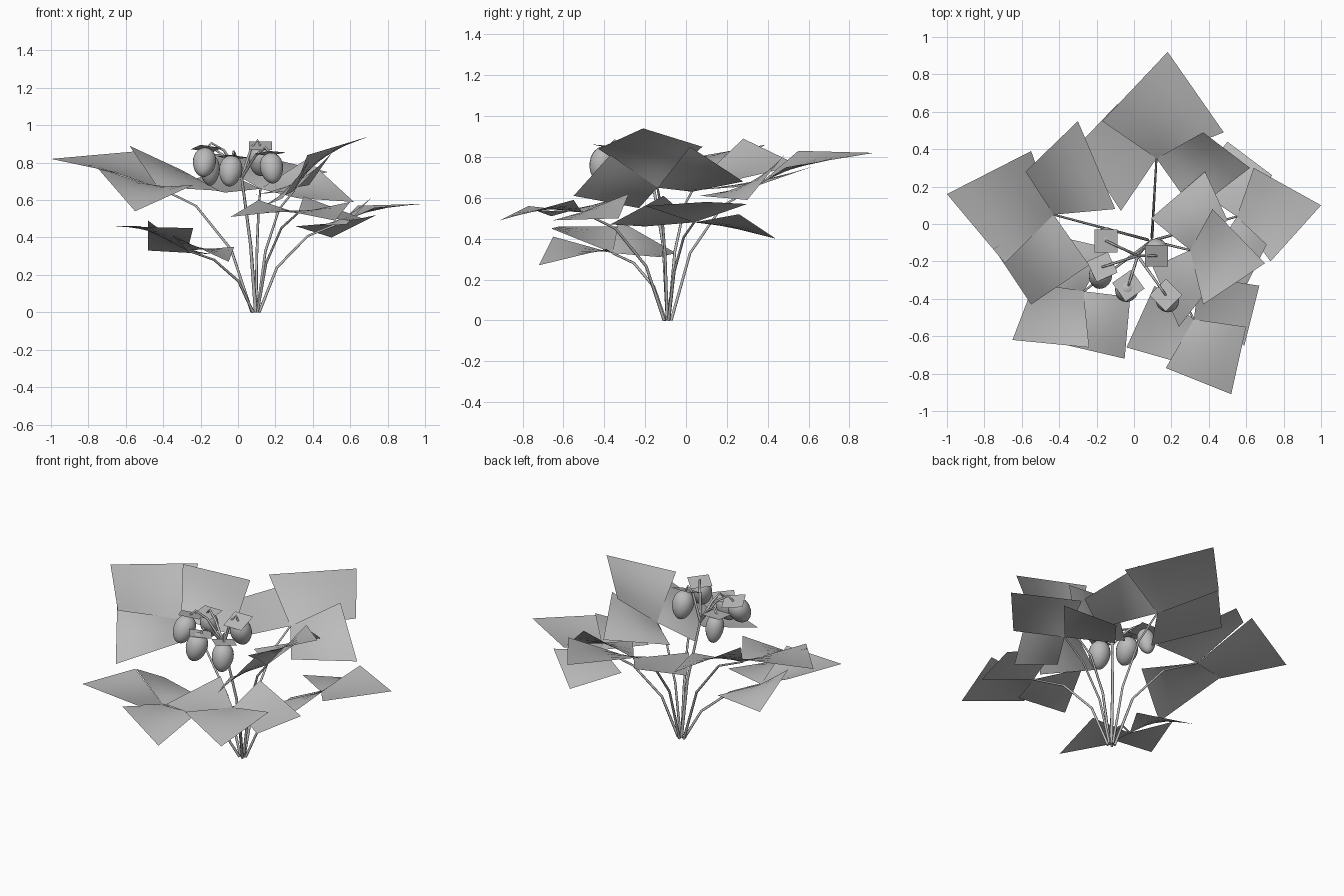
import bpy
import bmesh
from math import radians
from mathutils import Quaternion, Vector

default_cube = bpy.data.objects.get("Cube")
if default_cube:
    bpy.data.objects.remove(default_cube, do_unlink=True)

# One flat grey for the whole plant
grey = bpy.data.materials.new("plain grey")
grey.use_nodes = True
colour = (.5, .5, .5, 1)
grey.diffuse_color = colour
grey.node_tree.nodes["Principled BSDF"].inputs["Base Color"].default_value = colour

ROOT = Vector((.095, -.09, 0))
HUB = Vector((.02, -.17, .72))


def add_mesh(name, bm, smooth=True):
    mesh = bpy.data.meshes.new(name)
    for face in bm.faces:
        face.smooth = smooth
    bm.to_mesh(mesh)
    bm.free()
    mesh.materials.append(grey)
    obj = bpy.data.objects.new(name, mesh)
    bpy.context.collection.objects.link(obj)
    return obj


def add_stem(name, points, radius=.008):
    """Thin round stalk through a few points, thinner toward its end."""
    curve = bpy.data.curves.new(name, "CURVE")
    curve.dimensions = "3D"
    curve.bevel_depth = radius
    curve.bevel_resolution = 1
    curve.use_fill_caps = True
    spline = curve.splines.new("POLY")
    spline.points.add(len(points) - 1)
    for i, (target, point) in enumerate(zip(spline.points, points)):
        target.co = (*point, 1)
        target.radius = 1 - .4 * i / len(points)
    curve.materials.append(grey)
    obj = bpy.data.objects.new(name, curve)
    bpy.context.collection.objects.link(obj)


def add_leaf(name, tip, side_a, far, side_b, cuts=4):
    """Softly warped four-cornered sheet that starts at the stem tip."""
    corner_a, corner_far, corner_b = Vector(side_a), Vector(far), Vector(side_b)
    bm = bmesh.new()
    rows = []
    for i in range(cuts + 1):
        start = tip.lerp(corner_a, i / cuts)
        end = corner_b.lerp(corner_far, i / cuts)
        rows.append([bm.verts.new(start.lerp(end, j / cuts)) for j in range(cuts + 1)])
    for low, high in zip(rows, rows[1:]):
        for j in range(cuts):
            bm.faces.new((low[j], high[j], high[j + 1], low[j + 1]))
    bmesh.ops.recalc_face_normals(bm, faces=bm.faces)
    bm.normal_update()
    # Keep the upper side as the outside
    if sum(face.normal.z for face in bm.faces) < 0:
        bmesh.ops.reverse_faces(bm, faces=bm.faces)
    add_mesh(name, bm)


def add_leaf_group(place, tip, centre, left, right):
    """An arching stem carrying three leaves."""
    tip = Vector(tip)
    span = tip - ROOT
    points = [ROOT + Vector((span.x * out, span.y * out, span.z * up))
              for out, up in ((.04, 0), (.25, .5), (.61, .85), (1, 1))]
    add_stem(place + "_leaf_stem", points)
    for label, corners in (("centre", centre), ("left", left), ("right", right)):
        add_leaf(f"{place}_{label}_leaf", tip, *corners)


def add_berry(place, calyx, body, spin=0, lean=.4, half=.062):
    """Hanging berry with a square leafy cap and an arched stalk."""
    calyx, body = Vector(calyx), Vector(body)
    turn = Vector((0, 0, -1)).rotation_difference(body - calyx)

    bm = bmesh.new()
    bmesh.ops.create_uvsphere(bm, u_segments=20, v_segments=12, radius=1)
    for vert in bm.verts:
        width = half * (1 + .12 * vert.co.z)
        vert.co = Vector((vert.co.x * width, vert.co.y * width, vert.co.z * .085))
    berry = add_mesh(place + "_berry", bm)
    berry.location = body
    berry.rotation_mode = "QUATERNION"
    berry.rotation_quaternion = turn

    # The cap lies flatter than the berry hangs
    bm = bmesh.new()
    bmesh.ops.create_grid(bm, x_segments=1, y_segments=1, size=.062)
    cap = add_mesh(place + "_berry_cap", bm, False)
    cap.location = calyx
    cap.rotation_mode = "QUATERNION"
    cap.rotation_quaternion = (Quaternion().slerp(turn, lean)
                               @ Quaternion((0, 0, 1), radians(spin)))

    bend = HUB.lerp(calyx, .5)
    bend.z = calyx.z - .01
    arch = HUB.lerp(calyx, .85)
    arch.z = calyx.z + .03
    add_stem(place + "_berry_stalk", [HUB, bend, arch, calyx])


# Leaf groups, each leaf listed as side corner, far corner, side corner
add_leaf_group(
    "back", (.12, .35, .66),
    centre=((.48, .49, .75), (.18, .92, .82), (-.17, .55, .83)),
    left=((.37, .49, .82), (.62, .3, .59), (.32, .07, .61)),
    right=((-.07, .07, .64), (-.3, .42, .69), (-.09, .64, .76)))
add_leaf_group(
    "right_back", (-.43, .05, .67),
    centre=((-.55, .39, .86), (-1, .16, .82), (-.69, -.21, .755)),
    left=((-.1, .08, .65), (-.3, .55, .76), (-.58, .28, .89)),
    right=((-.75, -.13, .77), (-.55, -.43, .54), (-.24, -.22, .68)))
add_leaf_group(
    "right_front", (-.27, -.36, .33),
    centre=((-.52, -.28, .46), (-.65, -.62, .46), (-.24, -.66, .45)),
    left=((-.35, -.65, .41), (-.05, -.72, .27), (-.02, -.39, .35)),
    right=((-.13, -.13, .31), (-.48, -.05, .33), (-.48, -.33, .49)))
add_leaf_group(
    "front", (.32, -.51, .53),
    centre=((.6, -.55, .59), (.52, -.91, .49), (.17, -.77, .56)),
    left=((.35, -.28, .62), (.67, -.33, .5), (.59, -.65, .49)),
    right=((.24, -.74, .54), (-.04, -.66, .51), (.11, -.33, .6)))
add_leaf_group(
    "left_inner", (.3, -.14, .65),
    centre=((.42, .08, .85), (.7, -.21, .94), (.37, -.43, .84)),
    left=((.5, .02, .85), (.38, .28, .68), (.09, .03, .63)),
    right=((.38, -.37, .81), (.24, -.55, .61), (.1, -.23, .55)))
add_leaf_group(
    "left_outer", (.55, .04, .48),
    centre=((.64, .3, .57), (1, .1, .58), (.73, -.2, .56)),
    left=((.74, .26, .52), (.5, .44, .4), (.31, .2, .46)),
    right=((.71, -.11, .61), (.58, -.37, .47), (.4, -.2, .46)))

# Berry cluster on its own upright stem
middle = ROOT.lerp(HUB, .5) + Vector((.01, .02, 0))
add_stem("berry_stem", [ROOT, middle, HUB], .01)
add_berry("back_right", (-.15, -.09, .84), (-.15, -.07, .76), half=.052)
add_berry("right", (-.17, -.23, .875), (-.18, -.28, .8), spin=25)
add_berry("front_right", (-.03, -.33, .83), (-.04, -.355, .755), spin=35)
add_berry("top", (.12, -.17, .89), (.12, -.14, .81), lean=1)
add_berry("front_left", (.17, -.38, .85), (.18, -.41, .77), spin=45)
